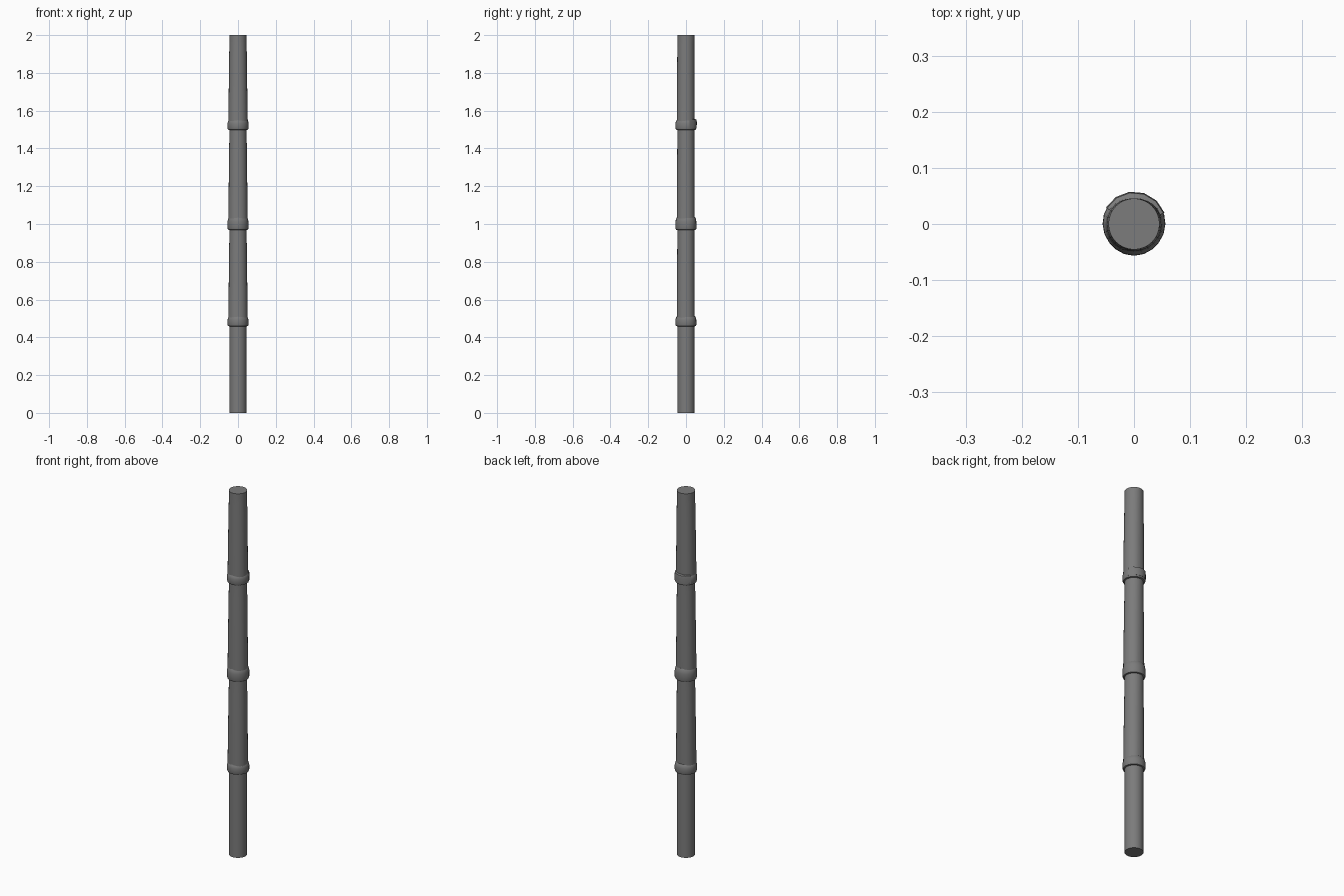
import bpy, bmesh
from math import sin, cos, pi, radians

if "Cube" in bpy.data.objects:
    bpy.data.objects.remove(bpy.data.objects["Cube"])

dark = bpy.data.materials.new("dark_grey")
dark.diffuse_color = (0.2, 0.2, 0.2, 1)
dark.use_nodes = True
dark.node_tree.nodes["Principled BSDF"].inputs["Base Color"].default_value = dark.diffuse_color


def loft(name, rows, n, start=0.0, end=360.0, caps=True, wobble=None):
    """Loft (radius, z) rows around the z axis; a partial arc stays open."""
    full = end - start >= 360
    count = n if full else n + 1
    bm = bmesh.new()
    rings = []
    for i, (r, z) in enumerate(rows):
        ring = []
        for k in range(count):
            a = radians(start + (end - start) * k / n)
            rr = r + (wobble(a, i / (len(rows) - 1)) if wobble else 0)
            ring.append(bm.verts.new((rr * cos(a), rr * sin(a), z)))
        rings.append(ring)
    for lo, hi in zip(rings, rings[1:]):
        for k in range(n):
            j = (k + 1) % count
            bm.faces.new((lo[k], lo[j], hi[j], hi[k]))
    if caps and full:
        bm.faces.new(rings[0][::-1])
        bm.faces.new(rings[-1])
    me = bpy.data.meshes.new(name)
    bm.to_mesh(me)
    bm.free()
    me.materials.append(dark)
    ob = bpy.data.objects.new(name, me)
    bpy.context.collection.objects.link(ob)
    me.shade_smooth()
    me.set_sharp_from_angle(angle=radians(35))
    return ob


# Straight core of the cane
loft("pole", [(0.0455, 0), (0.0455, 2)], 32)

# Collars with a rounded lower lip and sloping shoulder
for name, z, h in (("lower_node", 0.46, 0.05),
                   ("middle_node", 0.97, 0.065),
                   ("upper_node", 1.50, 0.05)):
    loft(name, [(0.046, z - 0.002), (0.053, z), (0.056, z + 0.008),
                (0.0555, z + h * 0.65), (0.0525, z + h * 0.9), (0.046, z + h + 0.003)],
         20, wobble=lambda a, t: 0.0006 * sin(3 * a) * sin(pi * t))


# Thin sheaths above each node, fuller at the sides and front than at the back
def sheath_shape(a, t):
    return (1 - t) * (0.006 * abs(cos(a)) + 0.004 * max(0, -sin(a)) - 0.001)


for name, z0, z1 in (("lower_sheath", 0.50, 0.97),
                     ("middle_sheath", 1.03, 1.50),
                     ("upper_sheath", 1.54, 1.98)):
    loft(name, [(0.0460, z0), (0.0460, (z0 + z1) / 2), (0.0454, z1)], 24,
         caps=False, wobble=sheath_shape)

# Overlapping wrap at the back of the upper node
loft("node_overlap", [(0.046, 1.505), (0.057, 1.508), (0.058, 1.54),
                      (0.056, 1.552), (0.046, 1.556)], 5, 20, 150)
